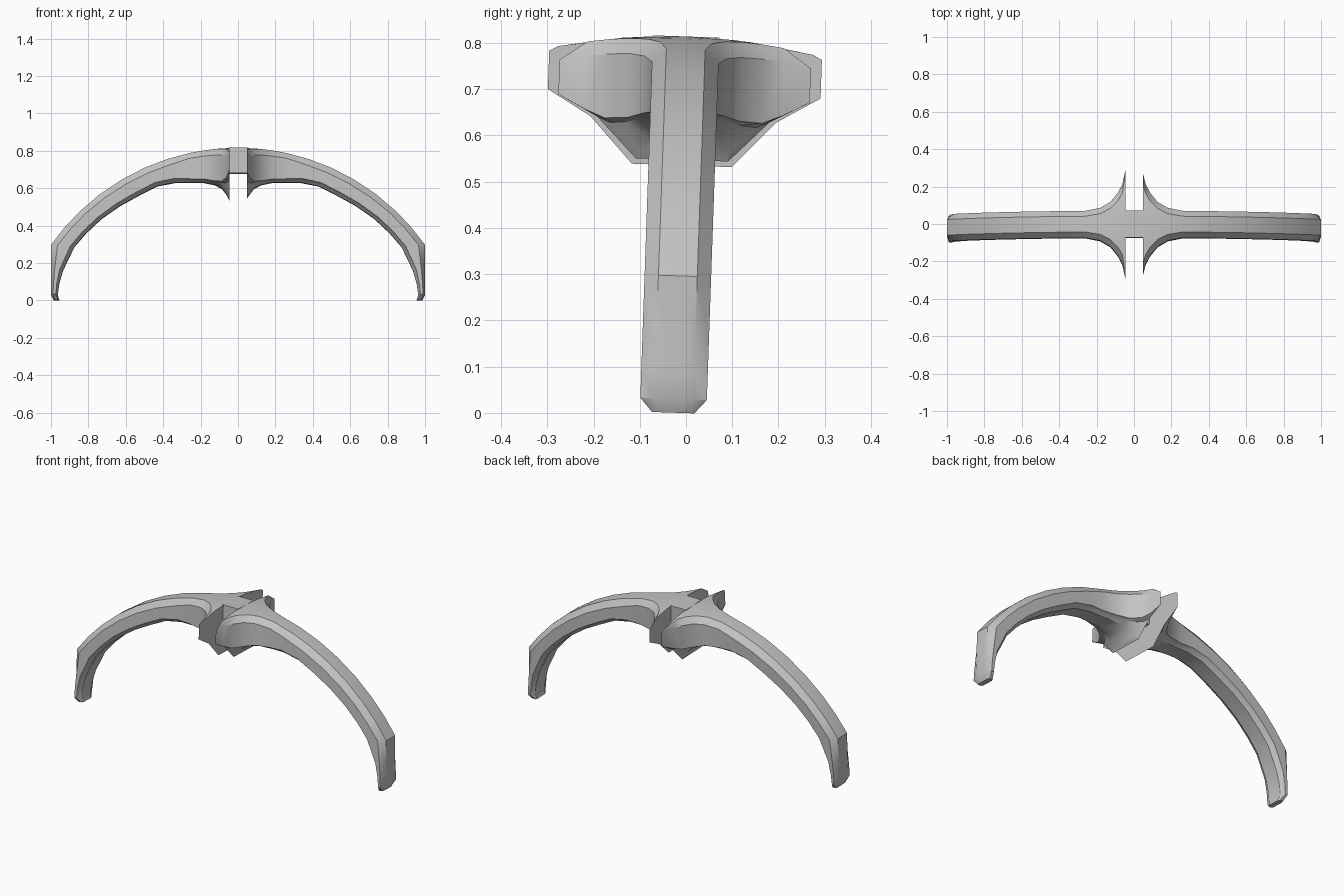
import bpy, bmesh, math
from mathutils import Matrix, Vector

cube = bpy.data.objects.get("Cube")
if cube:
    bpy.data.objects.remove(cube)

grey = bpy.data.materials.new("plain grey")
grey.use_nodes = True
colour = (0.55, 0.55, 0.55, 1)
grey.diffuse_color = colour
grey.node_tree.nodes["Principled BSDF"].inputs["Base Color"].default_value = colour

# The whole arch leans back slightly
PIVOT = Vector((0, 0, 0.8))
LEAN = (Matrix.Translation(PIVOT) @ Matrix.Rotation(math.radians(-2), 4, 'X')
        @ Matrix.Translation(-PIVOT))
ARM_W = 0.072


def arch_z(x):
    """Height of the outer arc of the arch."""
    return math.sqrt(1.223 ** 2 - x * x) - 0.408


def finish(bm, name):
    bmesh.ops.recalc_face_normals(bm, faces=bm.faces)
    bm.transform(LEAN)
    mesh = bpy.data.meshes.new(name)
    bm.to_mesh(mesh)
    bm.free()
    mesh.materials.append(grey)
    obj = bpy.data.objects.new(name, mesh)
    bpy.context.collection.objects.link(obj)
    bpy.ops.object.select_all(action='DESELECT')
    obj.select_set(True)
    bpy.context.view_layer.objects.active = obj
    bpy.ops.object.shade_smooth_by_angle(angle=math.radians(28))


def section(outer, inner, w, cut, cut_depth, side_rise, wb):
    """Chamfered ring running from the outer point to the inner point."""
    outer, inner = Vector(outer), Vector(inner)
    t = (inner - outer).length
    wt = w - cut
    low = t - side_rise
    half = [(y, 0.4 * y * y) for y in (0, wt / 2, wt)]
    half.append((w, cut_depth + 0.4 * w * w if w > ARM_W else cut_depth))
    half.append((w, low))
    half.append(((w + wb) / 2, (low + t) / 2 - 0.12 * (w - wb)))
    half.append((wb, t))
    ring = half + [(-y, d) for y, d in reversed(half[1:])]
    pts = []
    for y, d in ring:
        p = outer.lerp(inner, d / t)
        pts.append(Vector((p.x, y, p.y)))
    return pts


# Centre flare: x, half width, chamfer, side bottom, underside, bottom half width
FLARE = [(0.062, 0.215, 0.05, 0.65, 0.567, 0.1),
         (0.085, 0.17, 0.045, 0.632, 0.597, 0.08),
         (0.125, 0.12, 0.036, 0.635, 0.617, 0.06),
         (0.18, 0.088, 0.032, 0.645, 0.628, 0.05),
         (0.26, ARM_W, 0.03, 0.648, 0.63, 0.045)]
# Arm: outer x and the matching inner point
ARM = [(0.38, 0.33, 0.63), (0.5, 0.43, 0.61), (0.62, 0.53, 0.56),
       (0.74, 0.63, 0.505), (0.85, 0.73, 0.435), (0.93, 0.81, 0.36),
       (1.0, 0.875, 0.285)]
# Vertical foot: z and inner x
FOOT = [(0.16, 0.935), (0.09, 0.955), (0.03, 0.964)]


def build_half(name, side, start):
    rings = []
    for x, w, cut, sb, b, wb in [start] + FLARE:
        depth = 0.03 if cut > 0.025 else 0.006
        rings.append(section((x, arch_z(x)), (x, b), w, cut, depth, sb - b, wb))
    pairs = [((ox, arch_z(ox)), (ix, iz)) for ox, ix, iz in ARM]
    pairs += [((1.0, z), (ix, z)) for z, ix in FOOT]
    for o, i in pairs:
        t = (Vector(o) - Vector(i)).length
        c = min(0.035, 0.3 * t)
        rings.append(section(o, i, ARM_W, 0.03, c, min(0.022, 0.3 * t), 0.045))
    # Bevelled tip
    rings.append(section((0.985, 0), (0.955, 0), 0.046, 0.012, 0.006, 0.006, 0.036))
    bm = bmesh.new()
    loops = [[bm.verts.new((p.x * side, p.y, p.z)) for p in r] for r in rings]
    n = len(loops[0])
    for a, b in zip(loops, loops[1:]):
        for k in range(n):
            m = (k + 1) % n
            bm.faces.new((a[k], a[m], b[m], b[k]))
    bm.faces.new(loops[0])
    bm.faces.new(loops[-1])
    finish(bm, name)


build_half("left_arm", 1, (0.048, 0.272, 0.06, 0.68, 0.547, 0.1))
build_half("right_arm", -1, (0.045, 0.295, 0.02, 0.69, 0.535, 0.108))

# Block bridging the gap between both halves
bm = bmesh.new()
bmesh.ops.create_cube(bm, size=1)
bm.transform(Matrix.Translation((0, 0, 0.7465)) @ Matrix.Diagonal((0.1, 0.144, 0.135, 1)))
finish(bm, "centre_bridge")
